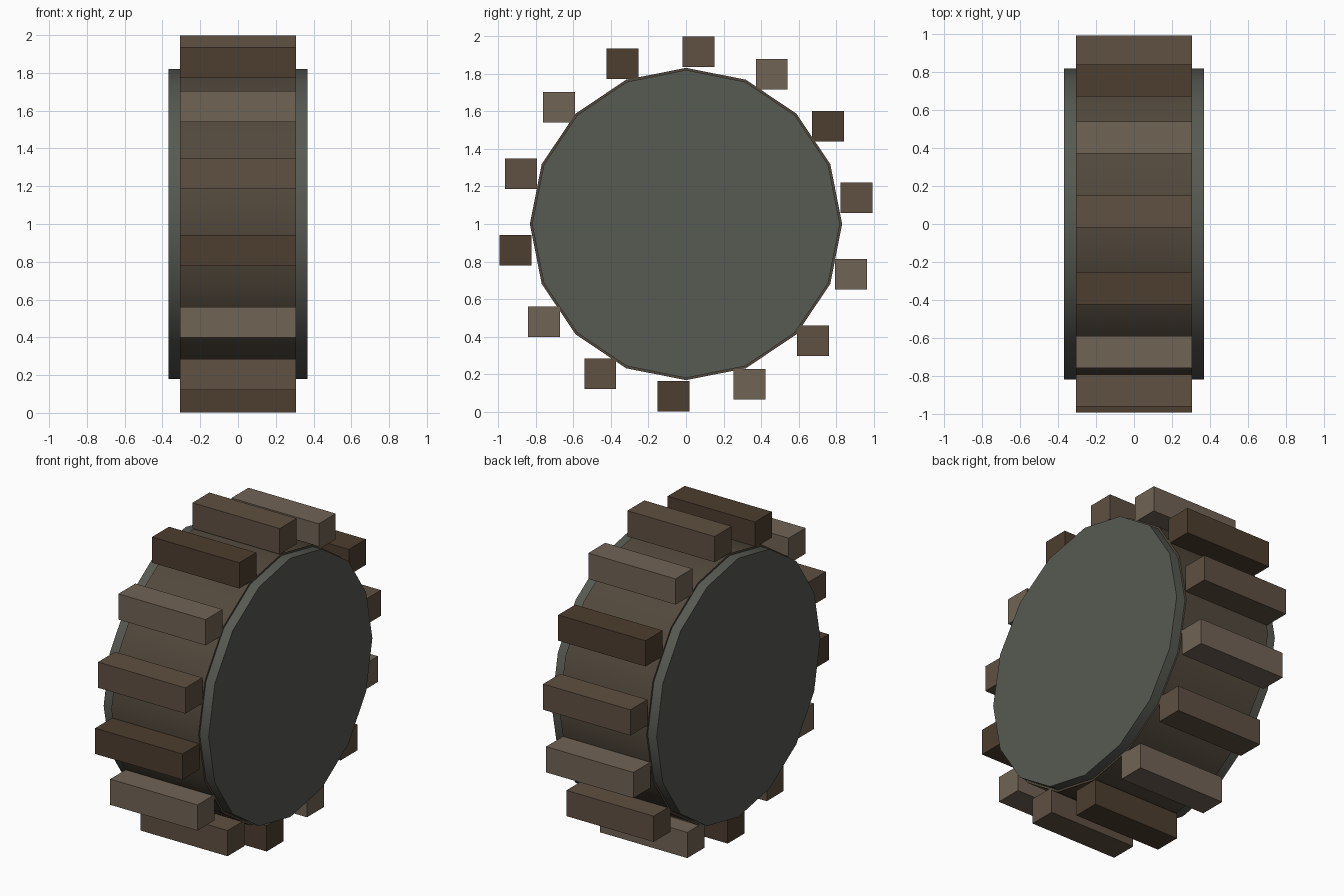
import bpy, math

if "Cube" in bpy.data.objects:
    bpy.data.objects.remove(bpy.data.objects["Cube"])

CZ = 1.0          # axle height
BLOCKS = 14


def material(name, rgb):
    m = bpy.data.materials.new(name)
    m.diffuse_color = (*rgb, 1)
    m.use_nodes = True
    m.node_tree.nodes["Principled BSDF"].inputs["Base Color"].default_value = m.diffuse_color
    return m


drum_mat = material("worn_brown", (0.085, 0.066, 0.045))
plate_mat = material("grey_green", (0.095, 0.10, 0.085))
block_mats = [material("light_wood", (0.165, 0.125, 0.09)),
              material("mid_wood", (0.115, 0.08, 0.054)),
              material("dark_wood", (0.075, 0.048, 0.029))]


def disc(name, radius, x0, x1, mat):
    """16-sided cylinder lying along x."""
    bpy.ops.mesh.primitive_cylinder_add(
        vertices=16, radius=radius, depth=x1 - x0,
        location=((x0 + x1) / 2, 0, CZ), rotation=(0, math.pi / 2, 0))
    ob = bpy.context.object
    ob.name = name
    ob.data.materials.append(mat)
    bpy.ops.object.shade_smooth_by_angle(angle=math.radians(30))
    return ob


# Drum and the two slightly smaller side plates
disc("drum", 0.832, -0.306, 0.306, drum_mat)
disc("side_plate_left", 0.82, -0.368, -0.29, plate_mat)
disc("side_plate_right", 0.82, 0.29, 0.368, plate_mat)

# Upright tread blocks around the rim, cycling through three browns
for i in range(BLOCKS):
    a = math.radians(-16.95) + i * 2 * math.pi / BLOCKS
    bpy.ops.mesh.primitive_cube_add(
        size=1, location=(0, 0.919 * math.cos(a), CZ + 0.919 * math.sin(a)))
    ob = bpy.context.object
    ob.name = f"tread_block_{i + 1}"
    ob.scale = (0.612, 0.17, 0.163)
    ob.data.materials.append(block_mats[i % 3])
